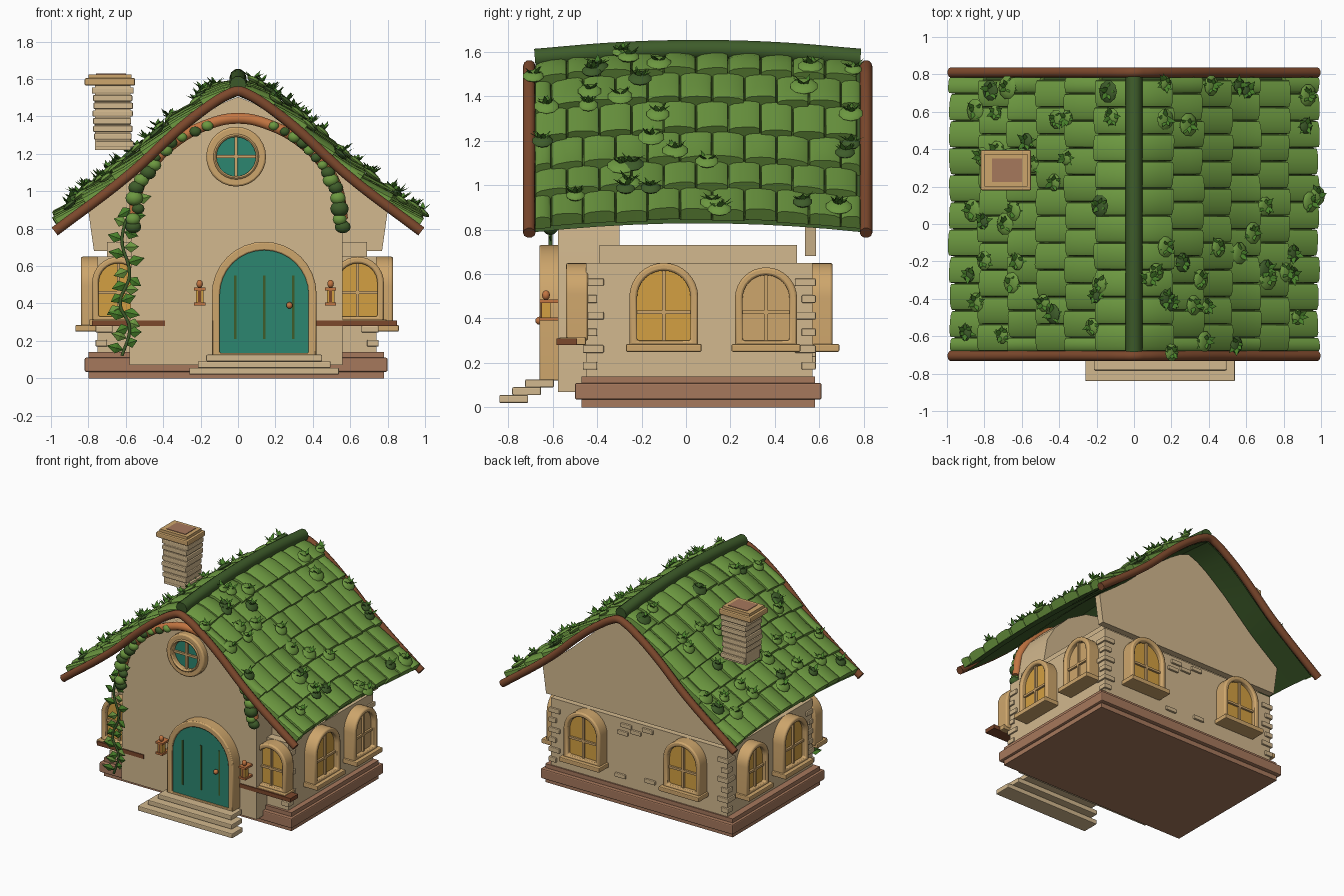
import bpy, bmesh, math, random
from mathutils import Vector, Matrix

if "Cube" in bpy.data.objects:
    bpy.data.objects.remove(bpy.data.objects["Cube"])
rng = random.Random(4)


def material(name, *rgb):
    col = [(c / 255 / 12.92 if c < 11 else ((c / 255 + 0.055) / 1.055) ** 2.4) for c in rgb] + [1]
    m = bpy.data.materials.new(name)
    m.use_nodes = True
    m.diffuse_color = col
    m.node_tree.nodes["Principled BSDF"].inputs["Base Color"].default_value = col
    return m


plaster = material("plaster", 210, 184, 142)
clay = material("clay_brown", 166, 120, 92)
moss = material("moss_green", 108, 152, 64)
shade = material("deep_moss", 62, 92, 42)
leafy = material("leaf_green", 72, 128, 42)
wood = material("wood_brown", 124, 72, 44)
teal = material("teal_paint", 44, 134, 112)
gold = material("golden_glass", 212, 160, 66)
trim = material("honey_trim", 206, 166, 108)
copper = material("copper", 196, 118, 66)


def finish(name, bm, mats, smooth=None, bevel=0):
    bmesh.ops.recalc_face_normals(bm, faces=bm.faces)
    mesh = bpy.data.meshes.new(name)
    bm.to_mesh(mesh)
    bm.free()
    obj = bpy.data.objects.new(name, mesh)
    bpy.context.collection.objects.link(obj)
    for m in mats if isinstance(mats, list) else [mats]:
        mesh.materials.append(m)
    if bevel:
        mod = obj.modifiers.new("soft_edges", "BEVEL")
        mod.width, mod.segments = bevel, 2
    if smooth:
        select(obj)
        bpy.ops.object.shade_smooth_by_angle(angle=math.radians(smooth))
    return obj


def select(obj):
    bpy.ops.object.select_all(action="DESELECT")
    obj.select_set(True)
    bpy.context.view_layer.objects.active = obj


def box(name, x0, x1, y0, y1, z0, z1, mat, bevel=0):
    bm = bmesh.new()
    bmesh.ops.create_cube(bm, size=1)
    for v in bm.verts:
        v.co = (x0 if v.co.x < 0 else x1, y0 if v.co.y < 0 else y1, z0 if v.co.z < 0 else z1)
    return finish(name, bm, mat, bevel=bevel)


def prism(name, outline, y0, y1, mat, smooth=None):
    bm = bmesh.new()
    loops = [[bm.verts.new((x, y, z)) for x, z in outline] for y in (y0, y1)]
    for loop in loops:
        bm.faces.new(loop)
    for i in range(len(outline)):
        bm.faces.new((loops[0][i - 1], loops[0][i], loops[1][i], loops[1][i - 1]))
    return finish(name, bm, mat, smooth)


def ring(name, outer, inner, y0, y1, mat):
    bm = bmesh.new()
    loops = [[bm.verts.new((x, y, z)) for x, z in o] for o, y in
             ((outer, y0), (outer, y1), (inner, y1), (inner, y0))]
    for k in range(4):
        for i in range(len(outer)):
            bm.faces.new((loops[k - 1][i - 1], loops[k - 1][i], loops[k][i], loops[k][i - 1]))
    return finish(name, bm, mat, 35, 0.01)


def arch(w, h, low=0.0, n=16):
    top = [(w * math.cos(math.pi * i / n), h - w + w * math.sin(math.pi * i / n)) for i in range(n + 1)]
    return [(-w, low), (w, low)] + top


def circle(r, n=28):
    return [(r * math.cos(math.tau * i / n), r * math.sin(math.tau * i / n)) for i in range(n)]


def tube(name, points, r, mat):
    cu = bpy.data.curves.new(name, "CURVE")
    cu.dimensions, cu.bevel_depth, cu.bevel_resolution = "3D", r, 3
    cu.use_fill_caps, cu.resolution_u = True, 6
    sp = cu.splines.new("BEZIER")
    sp.bezier_points.add(len(points) - 1)
    for bp, p in zip(sp.bezier_points, points):
        bp.co, bp.handle_left_type, bp.handle_right_type = p, "AUTO", "AUTO"
    obj = bpy.data.objects.new(name, cu)
    bpy.context.collection.objects.link(obj)
    cu.materials.append(mat)
    select(obj)
    bpy.ops.object.convert(target="MESH")
    return obj


def leaf(bm, base, direction, length, width, up, mat=0):
    d = direction.normalized()
    side = d.cross(up).normalized() * width
    mid = base + d * length * 0.45 + up * width * 0.3
    pts = [bm.verts.new(p) for p in (base, mid + side - up * width * 0.4, base + d * length,
                                     mid - side - up * width * 0.4, mid)]
    for a, b in ((0, 1), (1, 2), (2, 3), (3, 0)):
        bm.faces.new((pts[a], pts[b], pts[4])).material_index = mat


def blob(bm, center, scale, rot=Matrix(), mat=0):
    m = Matrix.Translation(center) @ rot @ Matrix.Diagonal((*scale, 1))
    made = bmesh.ops.create_uvsphere(bm, u_segments=10, v_segments=6, radius=1, matrix=m)
    for f in {f for v in made["verts"] for f in v.link_faces}:
        f.material_index = mat


# Plinth, walls and front bay
box("plinth_core", -0.8, 0.78, -0.47, 0.58, 0, 0.14, clay)
box("plinth_band", -0.82, 0.8, -0.5, 0.61, 0.035, 0.11, clay, 0.008)
box("main_wall", -0.75, 0.74, -0.45, 0.57, 0.14, 0.65, plaster)
box("wall_top", -0.7, 0.69, -0.39, 0.5, 0.6, 0.73, plaster)
bay = [(0.56, 0.85), (0.53, 1.02), (0.46, 1.14), (0.34, 1.26), (0.18, 1.35)]
prism("front_bay", [(-0.58, 0.07), (0.56, 0.07)] + bay + [(0, 1.385)]
      + [(-x - 0.01, z) for x, z in reversed(bay)], -0.575, -0.3, plaster, 30)

# Roof curve, with a gentle rise in the middle of the ridge
slope = [(0, 1.535), (0.06, 1.515), (0.15, 1.46), (0.3, 1.345), (0.58, 1.09), (0.98, 0.785)]


def roof_z(x):
    x = abs(x)
    for (xa, za), (xb, zb) in zip(slope, slope[1:]):
        if x <= xb or xb == slope[-1][0]:
            return za + (zb - za) * (x - xa) / (xb - xa)


def roof_point(x, y, lift=0.0):
    n = roof_normal(x)
    return Vector((x, y, roof_z(x) + 0.04 * (1 - ((y - 0.055) / 0.74) ** 2))) + n * lift


def roof_normal(x):
    e = 0.05
    return Vector((roof_z(x - e) - roof_z(x + e), 0, 2 * e)).normalized()


xs = [i / 10 * 0.8 for i in range(-10, 11)]
prism("back_gable", [(-0.77, 0.68)] + [(x, roof_z(x) - 0.03) for x in xs] + [(0.77, 0.68)],
      0.535, 0.585, plaster)

bm = bmesh.new()
cols = [-0.95 + 1.9 * i / 24 for i in range(25)]
rows = [-0.69 + 1.48 * j / 10 for j in range(11)]
for lift in (0, -0.025):
    grid = [[bm.verts.new(roof_point(x, y, lift)) for y in rows] for x in cols]
    for i in range(24):
        for j in range(10):
            bm.faces.new((grid[i][j], grid[i + 1][j], grid[i + 1][j + 1], grid[i][j + 1]))
finish("roof_underlay", bm, shade, 40)

# Pillow-shaped tiles, six staggered courses on each slope
bm = bmesh.new()
pitch, y_low, y_high = 0.145, -0.68, 0.785
for side in (-1, 1):
    for row in range(6):
        for k in range(12):
            start = y_low + (k - 0.5 * (row % 2)) * pitch
            ya, yb = max(start, y_low), min(start + pitch, y_high)
            if yb - ya < 0.03:
                continue
            tilt, wobble = rng.uniform(-0.008, 0.008), rng.uniform(-0.006, 0.006)
            grid = []
            for i in range(7):
                v = (0, 0.02, 0.3, 0.6, 0.88, 0.98, 1)[i]
                line = []
                for j in range(7):
                    t = (0, 0.03, 0.18, 0.5, 0.82, 0.97, 1)[j]
                    x = 0.015 + row * 0.155 + v * 0.165 + wobble * v
                    rim = i in (0, 6) or j in (0, 6)
                    lift = 0.012 + 0.034 * v + 0.016 * (1 - (2 * t - 1) ** 4) + tilt * (2 * t - 1)
                    line.append(bm.verts.new(roof_point(side * x, ya + (yb - ya) * t, 0 if rim else lift)))
                grid.append(line)
            for i in range(6):
                for j in range(6):
                    bm.faces.new((grid[i][j], grid[i + 1][j], grid[i + 1][j + 1], grid[i][j + 1]))
finish("roof_tiles", bm, moss, 40)
ridge_ys = (-0.68, -0.3, 0.055, 0.41, 0.785)
tube("ridge_cap", [roof_point(0, y, 0.035) for y in ridge_ys], 0.045, shade)
rake = [(-x, z) for x, z in reversed(slope[1:])] + slope
for name, y in (("front_rake", -0.705), ("back_rake", 0.81)):
    tube(name, [(x, y, z) for x, z in rake], 0.028, wood)

# Roof plants: mossy cushions with leaf tufts
bm = bmesh.new()
placed = 0
while placed < 64:
    x, y = rng.choice((-1, 1)) * rng.uniform(0.05, 0.95), rng.uniform(-0.69, 0.76)
    if rng.random() > (0.3 + 0.7 * abs(x)) * (1 if y < -0.15 or y > 0.45 else 0.4):
        continue
    placed += 1
    n, p = roof_normal(x), roof_point(x, y, 0.06)
    turn = n.to_track_quat("Z", "Y").to_matrix().to_4x4()
    s = rng.uniform(0.04, 0.065)
    blob(bm, p - n * 0.004, (s, s * 0.9, 0.016), turn, rng.choice((0, 0, 1)))
    for k in range(7):
        a = math.tau * k / 7 + rng.random()
        d = Vector((math.cos(a), math.sin(a), rng.uniform(0.4, 1.1)))
        leaf(bm, p, d, rng.uniform(0.045, 0.075), 0.014, Vector((0, 0, 1)), 2)
finish("roof_plants", bm, [moss, shade, leafy], 40)

# Chimney with uneven stone courses
box("chimney_stack", -0.765, -0.575, 0.2, 0.37, 1.22, 1.57, plaster)
for i in range(8):
    z, g = 1.235 + i * 0.041, i * 0.003
    a, b = rng.uniform(-0.008, 0.008), rng.uniform(-0.008, 0.008)
    box("chimney_course", -0.765 - g + a, -0.565 + b, 0.19 + b, 0.38 + a, z, z + 0.034, plaster, 0.006)
box("chimney_cap", -0.82, -0.55, 0.18, 0.395, 1.565, 1.605, trim, 0.008)
box("chimney_rim", -0.8, -0.57, 0.2, 0.375, 1.605, 1.625, trim)
box("chimney_mouth", -0.76, -0.6, 0.225, 0.35, 1.62, 1.629, clay)

# Door, frame, grooves, knob and steps
door_x = 0.14


def place(parts, x, y, z, angle=0):
    for o in parts:
        o.matrix_world = Matrix.Translation((x, y, z)) @ Matrix.Rotation(math.radians(angle), 4, "Z")


parts = [prism("door_leaf", arch(0.245, 0.56), -0.07, 0, teal),
         ring("door_frame", arch(0.28, 0.6, -0.01), arch(0.238, 0.555, 0.005), -0.085, 0.01, trim)]
for gx in (-0.155, 0, 0.155):
    parts.append(box("door_groove", gx - 0.006, gx + 0.006, -0.074, -0.06, 0.08, 0.42, shade))
place(parts, door_x, -0.575, 0.13)
bm = bmesh.new()
blob(bm, (0.275, -0.66, 0.39), (0.018, 0.018, 0.018))
finish("door_knob", bm, copper, 60)
for i in range(3):
    w, y, z = 0.4 - i * 0.045, -0.84 + i * 0.058, 0.02 + i * 0.035
    box("step", door_x - w, door_x + w, y, y + 0.13, z, z + 0.036, plaster, 0.006)

# Round attic window
parts = [prism("attic_glass", circle(0.12), -0.02, 0, teal),
         ring("attic_frame", circle(0.16), circle(0.108), -0.05, 0.01, trim),
         ring("attic_inner_trim", circle(0.122), circle(0.105), -0.058, 0, trim),
         box("attic_upright", -0.008, 0.008, -0.035, 0, -0.11, 0.11, trim),
         box("attic_crossbar", -0.11, 0.11, -0.035, 0, -0.008, 0.008, trim)]
place(parts, -0.01, -0.575, 1.185)


# Arched cottage windows
def window(x, y, angle, w=0.155, h=0.38, z=0.27, glass=gold):
    parts = [prism("window_glass", arch(w - 0.02, h - 0.02), -0.055, 0, glass),
             ring("window_frame", arch(w, h), arch(w - 0.035, h - 0.035, 0.03), -0.09, 0.01, trim),
             box("window_upright", -0.008, 0.008, -0.07, -0.04, 0.02, h - 0.03, trim),
             box("window_crossbar", 0.03 - w, w - 0.03, -0.07, -0.04, 0.15, 0.166, trim),
             box("window_sill", -w - 0.015, w + 0.015, -0.12, 0, -0.02, 0.015, trim, 0.006)]
    place(parts, x, y, z, angle)


window(0.74, -0.1, 90)
window(0.74, 0.36, 90, 0.14, 0.36, glass=trim)
window(-0.75, -0.13, -90)
window(-0.75, 0.33, -90, 0.135, 0.36)
for s in (-1, 1):
    window(s * 0.42, 0.57, 180)
    window(s * 0.64, -0.45, 0, 0.14, 0.35, 0.3)
box("left_plank", 0.42, 0.85, -0.582, -0.49, 0.28, 0.31, wood)
box("right_plank", -0.78, -0.39, -0.582, -0.49, 0.28, 0.31, wood)

# Wall lanterns
for x in (-0.205, 0.495):
    box("lantern_glass", x - 0.02, x + 0.02, -0.65, -0.61, 0.4, 0.475, gold)
    box("lantern_base", x - 0.03, x + 0.03, -0.66, -0.575, 0.39, 0.405, copper)
    box("lantern_roof", x - 0.03, x + 0.03, -0.66, -0.575, 0.47, 0.485, copper)
    box("lantern_post", x - 0.008, x + 0.008, -0.655, -0.645, 0.4, 0.475, wood)
    bm = bmesh.new()
    blob(bm, (x, -0.63, 0.505), (0.018, 0.018, 0.022))
    finish("lantern_finial", bm, copper, 60)

# Corner stones and scattered wall stones
for i in range(6):
    z, d = 0.17 + i * 0.075, 0.05 + 0.03 * (i % 2)
    for x in (-0.75, 0.74):
        for y in (-0.45, 0.57):
            sx, sy = math.copysign(1, x), math.copysign(1, y)
            box("corner_stone", *sorted((x + sx * 0.012, x - sx * d)),
                *sorted((y + sy * 0.014, y - sy * d)), z, z + 0.035, plaster, 0.005)
for x, z in ((0.1, 0.59), (0.02, 0.56), (0.13, 0.53), (-0.08, 0.6), (-0.1, 0.22), (0.15, 0.2)):
    box("back_stone", x - 0.045, x + 0.045, 0.56, 0.585, z, z + 0.03, plaster, 0.005)

# Garland over the bay and hanging vine
arc = [(-x, z) for x, z in bay] + [(0, 1.39)] + [(x, z) for x, z in reversed(bay)]
tube("garland_branch", [(x, -0.6, z) for x, z in arc], 0.03, copper)
bm = bmesh.new()
for s in (-1, 1):
    for i in range(13):
        f = i / 12 * (len(bay) - 1.01)
        a, b, t = bay[int(f)], bay[int(f) + 1], f % 1
        p = Vector((s * (a[0] + (b[0] - a[0]) * t) + rng.uniform(-0.02, 0.02), -0.62, a[1] + (b[1] - a[1]) * t))
        r = rng.uniform(0.024, 0.036) * (1.25 - f * 0.12)
        blob(bm, p, (r * 1.2, r, r), Matrix(), i % 2)
    blob(bm, (s * 0.56, -0.61, 0.81), (0.045, 0.035, 0.035), Matrix(), 1)
finish("garland_foliage", bm, [moss, shade], 60)
vine = [Vector(p) for p in ((-0.55, -0.61, 0.95), (-0.62, -0.61, 0.75), (-0.58, -0.61, 0.55),
                            (-0.63, -0.61, 0.4), (-0.58, -0.61, 0.27), (-0.62, -0.61, 0.12))]
tube("vine_stem", vine, 0.009, shade)
bm = bmesh.new()
for i in range(24):
    f = i / 24 * (len(vine) - 1)
    p = vine[int(f)].lerp(vine[int(f) + 1], f % 1)
    d = Vector(((-1) ** i, rng.uniform(-0.4, 0.1), rng.uniform(-0.7, 0.5)))
    leaf(bm, p, d, rng.uniform(0.07, 0.1), 0.03, Vector((0, -1, 0)), i % 3 == 0)
finish("vine_leaves", bm, [leafy, moss])
